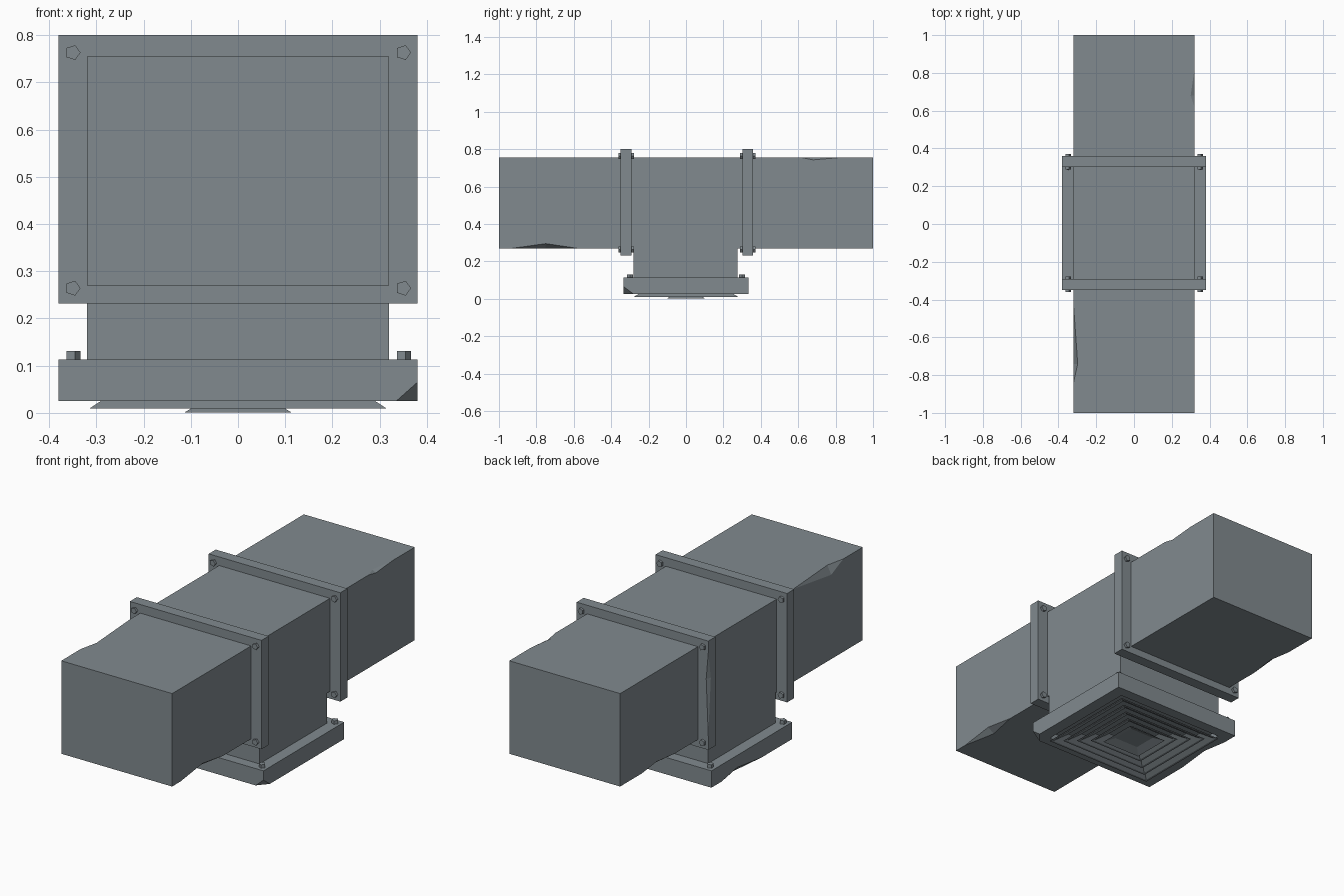
import bpy, bmesh, math
from mathutils import Vector, Matrix

if "Cube" in bpy.data.objects:
    bpy.data.objects.remove(bpy.data.objects["Cube"])

METAL = bpy.data.materials.new("grey metal")
METAL.diffuse_color = (0.22, 0.255, 0.275, 1)
METAL.use_nodes = True
METAL.node_tree.nodes["Principled BSDF"].inputs["Base Color"].default_value = METAL.diffuse_color


def finish(bm, name):
    bmesh.ops.recalc_face_normals(bm, faces=bm.faces)
    me = bpy.data.meshes.new(name)
    bm.to_mesh(me)
    bm.free()
    me.materials.append(METAL)
    ob = bpy.data.objects.new(name, me)
    bpy.context.collection.objects.link(ob)
    return ob


def box(name, lo, hi):
    lo, hi = Vector(lo), Vector(hi)
    bm = bmesh.new()
    bmesh.ops.create_cube(bm, size=1, matrix=Matrix.Translation((lo + hi) / 2)
                          @ Matrix.Diagonal((*(hi - lo), 1)))
    return finish(bm, name)


def loft(name, loops, closed):
    """Skin rectangles (half x, half y, z); close into a ring or cap both ends."""
    bm = bmesh.new()
    rows = [[bm.verts.new((sx * x, sy * y, z))
             for sx, sy in ((1, 1), (-1, 1), (-1, -1), (1, -1))] for x, y, z in loops]
    pairs = list(zip(rows, rows[1:])) + ([(rows[-1], rows[0])] if closed else [])
    for a, b in pairs:
        for i in range(4):
            j = (i + 1) % 4
            bm.faces.new((a[i], a[j], b[j], b[i]))
    if not closed:
        bm.faces.new(rows[0])
        bm.faces.new(rows[-1])
    return finish(bm, name)


def chip(ob, pts, pivots):
    """Cut a tetrahedral nick; it is enlarged outward about the last points."""
    pts = [Vector(p) for p in pts]
    c = sum(pts[-pivots:], Vector()) / pivots
    bm = bmesh.new()
    vs = [bm.verts.new(c + (p - c) * 2) for p in pts]
    for f in ((0, 1, 2), (0, 1, 3), (0, 2, 3), (1, 2, 3)):
        bm.faces.new([vs[i] for i in f])
    cutter = finish(bm, "cutter")
    cutter.hide_render = True
    mod = ob.modifiers.new("nick", 'BOOLEAN')
    mod.operation, mod.solver, mod.object = 'DIFFERENCE', 'EXACT', cutter
    bpy.context.view_layer.objects.active = ob
    bpy.ops.object.modifier_apply(modifier=mod.name)
    bpy.data.objects.remove(cutter)


def bolt(name, pos, axis, length):
    """Five-sided bolt centred at pos, along y or z."""
    bm = bmesh.new()
    rot = Matrix.Rotation(math.pi / 2, 4, 'X') if axis == 'y' else Matrix()
    # first vertex points to +x
    spin = Matrix.Rotation(-math.pi / 2, 4, 'Z')
    bmesh.ops.create_cone(bm, cap_ends=True, segments=5, radius1=0.0165,
                          radius2=0.0165, depth=length,
                          matrix=Matrix.Translation(pos) @ rot @ spin)
    return finish(bm, name)


# Main duct: front and back runs with the tee body between
front = box("front_duct", (-.32, -1, .27), (.32, -.32, .755))
back = box("back_duct", (-.32, .33, .27), (.32, 1, .755))
box("tee_body", (-.32, -.32, .27), (.32, .33, .755))
box("vent_neck", (-.32, -.28, .113), (.32, .275, .27))

# Joint flanges with bolts passing through
flanges = []
for name, y in (("front", -.32), ("back", .33)):
    flanges.append(box(name + "_flange", (-.38, y - .029, .232), (.38, y + .029, .80)))
    for x in (-.35, .35):
        for z in (.264, .763):
            bolt(name + "_flange_bolt", (x, y, z), 'y', .082)

# Vent frame: recessed underside and bolts on top
frame = loft("vent_frame", [(.315, .277, .06), (.315, .277, .025), (.38, .333, .025),
                            (.38, .333, .113)], False)
for x in (-.35, .35):
    for y in (-.3, .3):
        bolt("vent_bolt", (x, y, .12), 'z', .022)

# Concentric flared louvres
for i in range(4):
    x, y = .315 - .051 * i, .28 - .045 * i
    loft("vent_louvre", [(x, y, .009), (x - .055, y - .055, .045),
                         (x - .067, y - .067, .045), (x - .012, y - .012, .009)], True)
# Central diffuser dish
loft("vent_centre", [(.07, .06, .02), (.113, .103, .001), (.1, .09, .009),
                     (.06, .05, .045)], False)

# Nicks along edges: two edge ends, then a point on each neighbouring face
chip(front, [(.32, -.93, .27), (.32, -.58, .27), (.32, -.75, .295), (.285, -.75, .27)], 2)
chip(front, [(-.32, -.84, .755), (-.32, -.43, .755), (-.32, -.74, .71), (-.298, -.74, .755)], 2)
chip(back, [(.32, .62, .755), (.32, .82, .755), (.32, .68, .743), (.3, .68, .755)], 2)
chip(back, [(-.32, .55, .27), (-.32, .82, .27), (-.32, .7, .285), (-.3, .7, .27)], 2)
chip(flanges[1], [(-.38, .359, .3), (-.38, .359, .74), (-.38, .338, .6), (-.368, .359, .6)], 2)
chip(frame, [(-.38, -.08, .025), (-.38, .25, .025), (-.38, .12, .05), (-.358, .12, .025)], 2)
# Broken frame corner
chip(frame, [(.38, -.333, .025), (.335, -.333, .025), (.38, -.28, .025), (.38, -.333, .065)], 3)
